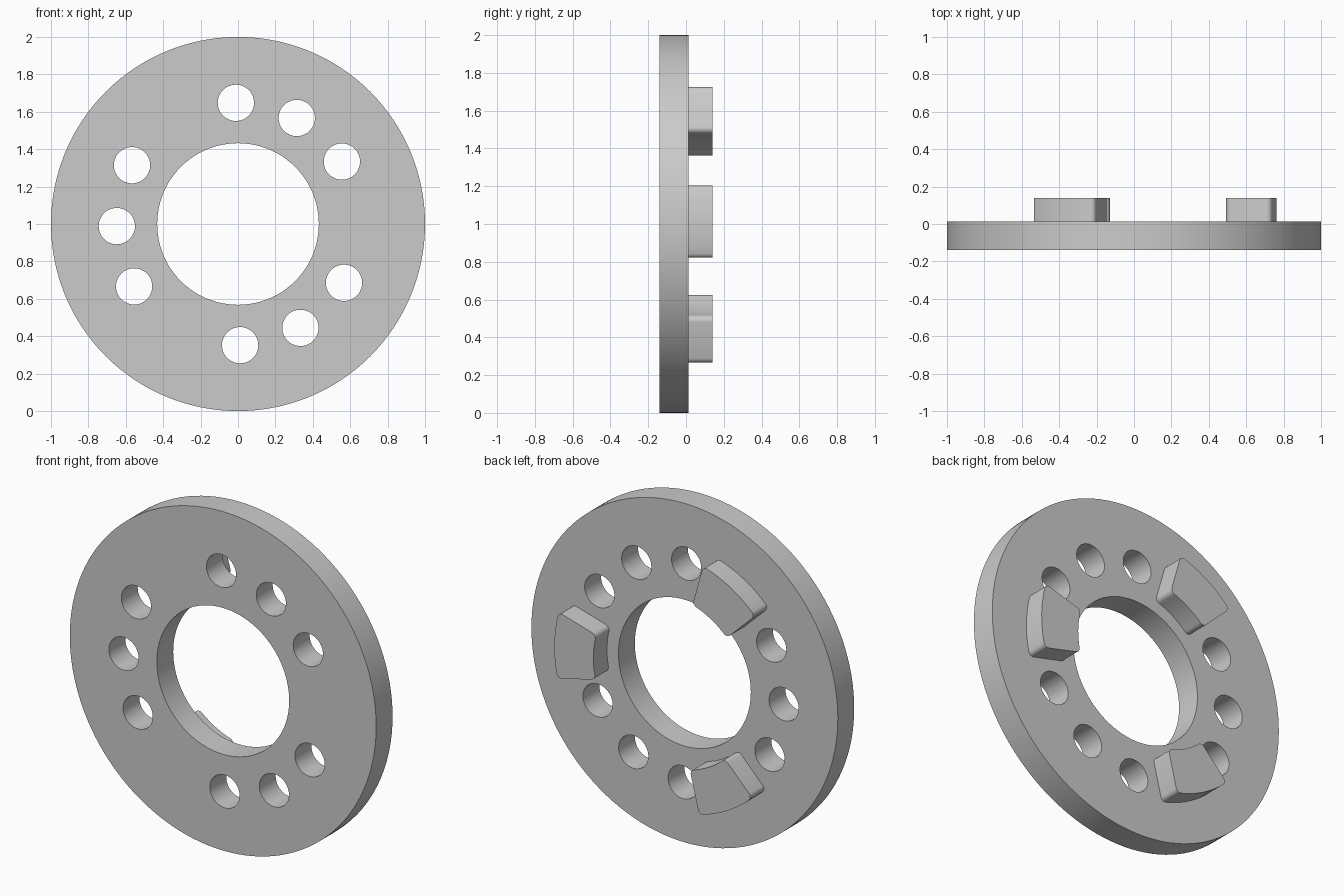
import bpy, bmesh
from math import radians, sin, cos, pi
from mathutils import Matrix

cube = bpy.data.objects.get("Cube")
if cube:
    bpy.data.objects.remove(cube, do_unlink=True)

CENTRE_Z = 1.0
FRONT, FACE, BACK = -0.14, 0.013, 0.14   # y of plate front, plate back, lug tops
TWIST = 1                                # degrees the whole pattern is turned

grey = bpy.data.materials.new("plain grey")
grey.use_nodes = True
grey.diffuse_color = (0.6, 0.6, 0.6, 1)
grey.node_tree.nodes["Principled BSDF"].inputs["Base Color"].default_value = (0.6, 0.6, 0.6, 1)


def polar(radius, degrees):
    a = radians(degrees)
    return radius * cos(a), CENTRE_Z + radius * sin(a)


def add_cylinder(bm, radius, x, z, y0, y1, sides):
    place = Matrix.Translation((x, (y0 + y1) / 2, z)) @ Matrix.Rotation(pi / 2, 4, 'X')
    bmesh.ops.create_cone(bm, cap_ends=True, segments=sides, radius1=radius,
                          radius2=radius, depth=y1 - y0, matrix=place)


def finish(bm, name):
    bmesh.ops.recalc_face_normals(bm, faces=bm.faces)
    mesh = bpy.data.meshes.new(name)
    bm.to_mesh(mesh)
    bm.free()
    mesh.materials.append(grey)
    obj = bpy.data.objects.new(name, mesh)
    bpy.context.collection.objects.link(obj)
    return obj


def activate(obj):
    bpy.ops.object.select_all(action='DESELECT')
    obj.select_set(True)
    bpy.context.view_layer.objects.active = obj


# Round plate
bm = bmesh.new()
add_cylinder(bm, 1.0, 0, CENTRE_Z, FRONT, FACE, 128)
plate = finish(bm, "ring_plate")

# Cutters: central bore and three groups of three bolt holes
bm = bmesh.new()
add_cylinder(bm, 0.432, 0, CENTRE_Z, -0.5, 0.5, 96)
for k in range(12):
    if k % 4:
        add_cylinder(bm, 0.097, *polar(0.648, TWIST + 30 * k), -0.5, 0.5, 48)
cutter = finish(bm, "hole_cutter")
cutter.hide_render = True

cut = plate.modifiers.new("holes", 'BOOLEAN')
cut.operation = 'DIFFERENCE'
cut.solver = 'EXACT'
cut.object = cutter
activate(plate)
bpy.ops.object.modifier_apply(modifier=cut.name)
bpy.data.objects.remove(cutter, do_unlink=True)
bpy.ops.object.shade_smooth_by_angle(angle=radians(30))


# Lugs: ring sectors with rounded corners on the back
def add_lug(name, angle, inner=0.507, outer=0.762, half=15, steps=6):
    sweep = [angle - half + 2 * half * i / steps for i in range(steps + 1)]
    outline = [polar(outer, a) for a in sweep] + [polar(inner, a) for a in reversed(sweep)]
    bm = bmesh.new()
    base = bm.faces.new([bm.verts.new((x, FACE, z)) for x, z in outline])
    top = bmesh.ops.extrude_face_region(bm, geom=[base], use_keep_orig=True)
    moved = [v for v in top["geom"] if isinstance(v, bmesh.types.BMVert)]
    bmesh.ops.translate(bm, verts=moved, vec=(0, BACK - FACE, 0))
    bmesh.ops.recalc_face_normals(bm, faces=bm.faces)
    corners = [e for e in bm.edges
               if abs(e.verts[0].co.y - e.verts[1].co.y) > 0.1
               and e.calc_face_angle() > radians(45)]
    bmesh.ops.bevel(bm, geom=corners, offset=0.028, segments=5, profile=0.5, affect='EDGES')
    activate(finish(bm, name))
    bpy.ops.object.shade_smooth_by_angle(angle=radians(30))


for i, name in enumerate(("side_lug", "upper_lug", "lower_lug")):
    add_lug(name, TWIST + 120 * i)
